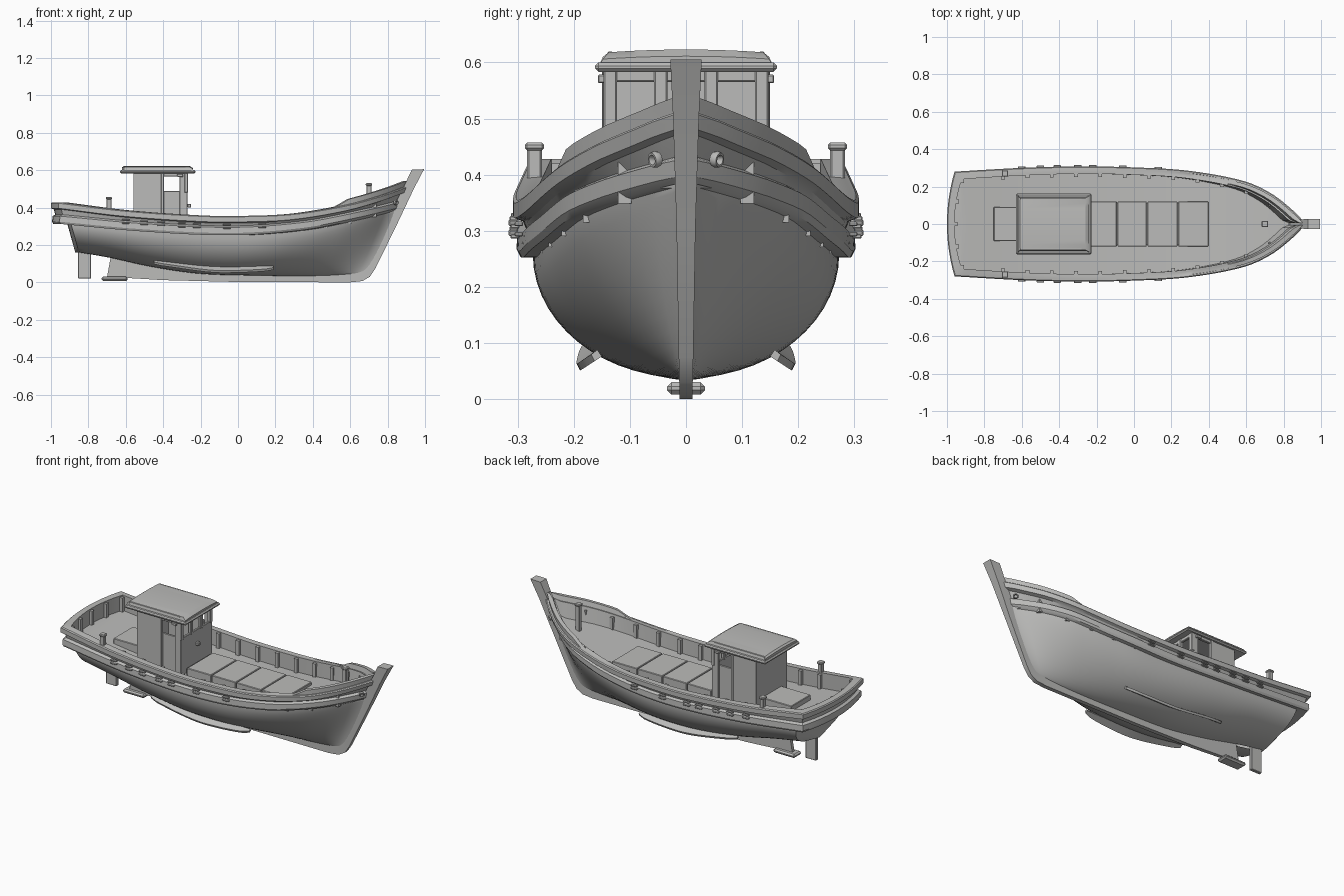
import bpy, bmesh, math
from mathutils import Vector

if "Cube" in bpy.data.objects:
    bpy.data.objects.remove(bpy.data.objects["Cube"])

grey = bpy.data.materials.new("plain_grey")
grey.use_nodes = True
grey.diffuse_color = (0.5, 0.5, 0.49, 1)
grey.node_tree.nodes["Principled BSDF"].inputs["Base Color"].default_value = (0.5, 0.5, 0.49, 1)


def finish(name, bm, angle=30):
    bmesh.ops.remove_doubles(bm, verts=bm.verts, dist=0.0002)
    bmesh.ops.recalc_face_normals(bm, faces=bm.faces)
    mesh = bpy.data.meshes.new(name)
    bm.to_mesh(mesh)
    bm.free()
    mesh.materials.append(grey)
    obj = bpy.data.objects.new(name, mesh)
    bpy.context.scene.collection.objects.link(obj)
    bpy.ops.object.select_all(action='DESELECT')
    obj.select_set(True)
    bpy.context.view_layer.objects.active = obj
    bpy.ops.object.shade_smooth_by_angle(angle=math.radians(angle))
    return obj


def box(name, x, y, z, bevel=0.003):
    bm = bmesh.new()
    bmesh.ops.create_cube(bm, size=1)
    for v in bm.verts:
        v.co = [(lo + hi) / 2 + c * (hi - lo) for c, (lo, hi) in zip(v.co, (x, y, z))]
    if bevel:
        bmesh.ops.bevel(bm, geom=bm.edges[:], offset=bevel, segments=1, affect='EDGES')
    return finish(name, bm)


def loft(name, rings, angle=30):
    """Skin a list of closed rings and cap both ends."""
    bm = bmesh.new()
    vs = [[bm.verts.new(p) for p in r] for r in rings]
    n = len(rings[0])
    for a, b in zip(vs, vs[1:]):
        for i in range(n):
            bm.faces.new((a[i], a[(i + 1) % n], b[(i + 1) % n], b[i]))
    bm.faces.new(vs[0])
    bm.faces.new(vs[-1])
    return finish(name, bm, angle)


def curve(*pts):
    """Smooth function through a few points."""
    def slope(i):
        a, b = pts[max(i - 1, 0)], pts[min(i + 1, len(pts) - 1)]
        return (b[1] - a[1]) / (b[0] - a[0])

    def f(x):
        x = min(max(x, pts[0][0]), pts[-1][0])
        i = next(k for k in range(len(pts) - 1) if x <= pts[k + 1][0])
        (x0, y0), (x1, y1) = pts[i], pts[i + 1]
        h = x1 - x0
        t = (x - x0) / h
        return ((1 + 2 * t) * (1 - t) ** 2 * y0 + t * (1 - t) ** 2 * h * slope(i)
                + t * t * (3 - 2 * t) * y1 + t * t * (t - 1) * h * slope(i + 1))
    return f


def smoothstep(a, b, x):
    t = min(max((x - a) / (b - a), 0), 1)
    return t * t * (3 - 2 * t)


# Lines of the hull along its length
STERN, BOW = -0.96, 0.92
beam = curve((-0.96, 0.28), (-0.6, 0.3), (-0.3, 0.308), (0, 0.303), (0.3, 0.285), (0.6, 0.23),
             (0.75, 0.163), (0.87, 0.07), (0.92, 0.018))
rail_z = curve((-0.96, 0.428), (-0.6, 0.385), (-0.2, 0.358), (0, 0.355), (0.3, 0.367),
               (0.6, 0.415), (0.8, 0.47), (0.92, 0.513))
wale_z = curve((-0.96, 0.312), (-0.5, 0.272), (0, 0.252), (0.4, 0.28), (0.7, 0.335), (0.92, 0.385))
keel_z = curve((-0.96, 0.16), (-0.75, 0.13), (-0.5, 0.085), (-0.2, 0.048), (0.1, 0.038),
               (0.6, 0.035), (0.92, 0.05))
stem_x = curve((0.05, 0.7), (0.1, 0.73), (0.3, 0.82), (0.5, 0.9), (0.55, 0.92))


def deck_z(x):
    return rail_z(x) - 0.09


def bow_rise(x):
    return 0.03 * smoothstep(0.52, 0.62, x)


def hull_row(theta):
    def point(u):
        x = STERN + u * (BOW - STERN)
        p = 1 + 0.6 * smoothstep(0.5, 1, u)
        half = max(beam(x) - 0.035, 0.012)
        y = 0.01 + (half - 0.01) * math.sin(theta) ** p
        return y, keel_z(x) + (wale_z(x) - keel_z(x)) * (1 - abs(math.cos(theta)) ** p)
    z0, z1 = point(0)[1], point(1)[1]
    return point, -0.85 - 0.28 * (z0 - 0.16), stem_x(z1), 0.02


def side_row(off, height, scale=1):
    def point(u):
        x = STERN + u * (BOW - STERN)
        return max(beam(x) - off, 0.006) * scale, height(x)
    return point, STERN + off, stem_x(point(1)[1]) - off, 0.04 * scale


rows = [hull_row(math.pi / 2 * i / 14) for i in range(15)]
rows += [side_row(off, h) for off, h in (
    (0.012, wale_z),
    (0.006, lambda x: wale_z(x) + 0.012),
    (0.008, lambda x: wale_z(x) + 0.042),
    (0.022, lambda x: wale_z(x) + 0.05),
    (0.016, lambda x: rail_z(x) - 0.038),
    (0.0, lambda x: rail_z(x) - 0.032),
    (0.0, lambda x: rail_z(x) - 0.005),
    (0.005, rail_z),
    (0.012, rail_z),
    (0.014, lambda x: rail_z(x) + bow_rise(x)),
    (0.032, lambda x: rail_z(x) + bow_rise(x)),
    (0.034, rail_z),
    (0.04, rail_z),
    (0.04, deck_z))]
rows.append(side_row(0.04, deck_z, 0))

# Hull, wales, bulwark and deck as one skin wrapped round the transom
bm = bmesh.new()
for side in (1, -1):
    grid = []
    for point, x0, x1, bulge in rows:
        y, z = point(0)
        line = [(x0 - bulge * (1 - (k / 6) ** 2), side * y * k / 6, z) for k in range(6)]
        for i in range(49):
            y, z = point(i / 48)
            line.append((x0 + (x1 - x0) * i / 48, side * y, z))
        grid.append([bm.verts.new(p) for p in line])
    for a, b in zip(grid, grid[1:]):
        for i in range(len(a) - 1):
            bm.faces.new((a[i], a[i + 1], b[i + 1], b[i]))
finish("hull", bm)

# Keel and raked stem: outer x, z, inner x, z, half width
spine = [(-0.7, 0.03, -0.68, 0.14, 0.01), (-0.4, 0.012, -0.4, 0.09, 0.012),
         (0, 0.002, 0, 0.06, 0.012), (0.6, 0, 0.58, 0.06, 0.012), (0.665, 0.007, 0.63, 0.07, 0.012),
         (0.705, 0.03, 0.66, 0.09, 0.012), (0.735, 0.075, 0.68, 0.12, 0.013),
         (0.85, 0.31, 0.79, 0.32, 0.017), (0.94, 0.5, 0.885, 0.51, 0.023),
         (0.995, 0.605, 0.93, 0.603, 0.028)]
loft("keel_and_stem", [[(a, -w, b), (a, w, b), (c, w, d), (c, -w, d)] for a, b, c, d, w in spine])

# Rudder and its heel plate
box("rudder", (-0.855, -0.785), (-0.01, 0.01), (0.02, 0.18))
box("heel_plate", (-0.73, -0.59), (-0.034, 0.034), (0.008, 0.03), 0.008)

# Bilge keels
for s in (1, -1):
    rings = []
    for i in range(17):
        t = i / 16
        x, z = -0.45 + 0.64 * t, 0.112 - 0.03 * smoothstep(0, 0.6, t)
        w = 0.004 + 0.026 * math.sin(math.pi * t) ** 0.5
        rings.append([(x, s * 0.158, z + 0.006), (x, s * (0.165 + w), z - 0.65 * w),
                      (x, s * (0.159 + w), z - 0.012 - 0.65 * w), (x, s * 0.15, z - 0.006)])
    loft("bilge_keel", rings)

# Cabin walls with door recesses and window openings
box("cabin_back", (-0.56, -0.545), (-0.145, 0.145), (0.28, 0.59))
box("cabin_front_lower", (-0.285, -0.27), (-0.145, 0.145), (0.26, 0.49))
box("cabin_front_lintel", (-0.285, -0.27), (-0.145, 0.145), (0.565, 0.6))
for y in (-0.135, -0.045, 0.045, 0.135):
    box("front_window_post", (-0.287, -0.267), (y - 0.012, y + 0.012), (0.48, 0.59))
for s in (1, -1):
    def side_panel(name, x, z, y=(0.13, 0.145)):
        box(name, x, sorted((s * y[0], s * y[1])), z, 0.002)
    side_panel("cabin_side", (-0.56, -0.4), (0.26, 0.59))
    side_panel("cabin_door", (-0.4, -0.31), (0.26, 0.488), (0.122, 0.134))
    side_panel("cabin_side_lintel", (-0.4, -0.27), (0.567, 0.59))
    side_panel("cabin_corner", (-0.312, -0.27), (0.26, 0.59))
    side_panel("door_post", (-0.412, -0.396), (0.28, 0.59), (0.13, 0.15))
    side_panel("side_lamp", (-0.325, -0.295), (0.563, 0.578), (0.14, 0.157))
    side_panel("roof_rail", (-0.61, -0.28), (0.6, 0.619), (0.13, 0.14))
box("door_knob", (-0.27, -0.25), (-0.01, 0.01), (0.4, 0.42))

# Roof: overhanging trim and a cambered top
box("roof_trim", (-0.63, -0.228), (-0.162, 0.162), (0.583, 0.6), 0.006)
rings = []
for x, w, h in ((-0.62, 0.148, 0.012), (-0.61, 0.138, 0.02), (-0.26, 0.138, 0.02), (-0.24, 0.148, 0.008)):
    top = [(x, w * k / 5, 0.598 + h + 0.005 * (1 - (k / 5) ** 2)) for k in range(-5, 6)]
    rings.append(top + [(x, w + 0.006, 0.597), (x, -w - 0.006, 0.597)])
loft("roof_top", rings)

# Hatches fore and aft of the cabin
edges = (-0.25, -0.09, 0.07, 0.235, 0.4)
for a, b in zip(edges, edges[1:]):
    box("hold_hatch", (a + 0.002, b - 0.002), (-0.12, 0.12), (0.25, 0.315))
box("hold_coaming", (-0.26, 0.395), (-0.113, 0.113), (0.25, 0.307))
box("aft_hatch", (-0.75, -0.55), (-0.09, 0.09), (0.29, 0.345))


# Bollards and fore bitt
def bollard(name, x, y, z0, z1):
    box(name, (x - 0.013, x + 0.013), (y - 0.013, y + 0.013), (z0, z1 - 0.01))
    box(name + "_cap", (x - 0.017, x + 0.017), (y - 0.017, y + 0.017), (z1 - 0.014, z1), 0.004)


for s in (1, -1):
    bollard("stern_bollard", -0.69, s * 0.27, 0.38, 0.457)
bollard("fore_bitt", 0.7, 0, 0.34, 0.53)

# Stanchions inside the bulwark
for s in (1, -1):
    for k in range(12):
        x = -0.7 + 0.13 * k
        y = s * (beam(x + 0.015) - 0.045 - 0.012 * smoothstep(0.4, 0.7, x))
        box("bulwark_stanchion", (x - 0.01, x + 0.01), (y - 0.012, y + 0.012),
            (deck_z(x) - 0.01, rail_z(x) - 0.004), 0)
for y in (-0.23, -0.12, 0, 0.12, 0.23):
    x = STERN + 0.045 - 0.04 * (1 - (y / 0.24) ** 2)
    box("stern_stanchion", (x - 0.01, x + 0.01), (y - 0.01, y + 0.01), (0.33, 0.42), 0)

# Small side cleats above the lower wale
for s in (1, -1):
    for x in (-0.6, -0.5, -0.41, -0.3, -0.22, -0.06, 0.13):
        y = s * beam(x)
        z = wale_z(x) + 0.034
        for dz in (0, 0.018):
            box("side_cleat", (x - 0.02, x + 0.02), (y - 0.008, y + 0.008), (z + dz, z + dz + 0.008), 0.002)

# Hawse rings on the bow
for s in (1, -1):
    out = Vector((0.55, s * 0.8, -0.15)).normalized()
    a = out.orthogonal().normalized()
    b = out.cross(a)
    bm = bmesh.new()
    ring = []
    for i in range(16):
        t = math.tau * i / 16
        d = a * math.cos(t) + b * math.sin(t)
        ring.append([bm.verts.new(Vector((0.845, s * 0.055, 0.427)) + d * (0.011 + 0.004 * math.cos(q))
                                  + out * 0.008 * math.sin(q)) for q in (0, 1.05, 2.1, 3.14, 4.2, 5.25)])
    for i in range(16):
        for j in range(6):
            n, m = (i + 1) % 16, (j + 1) % 6
            bm.faces.new((ring[i][j], ring[n][j], ring[n][m], ring[i][m]))
    finish("hawse_ring", bm, 60)
